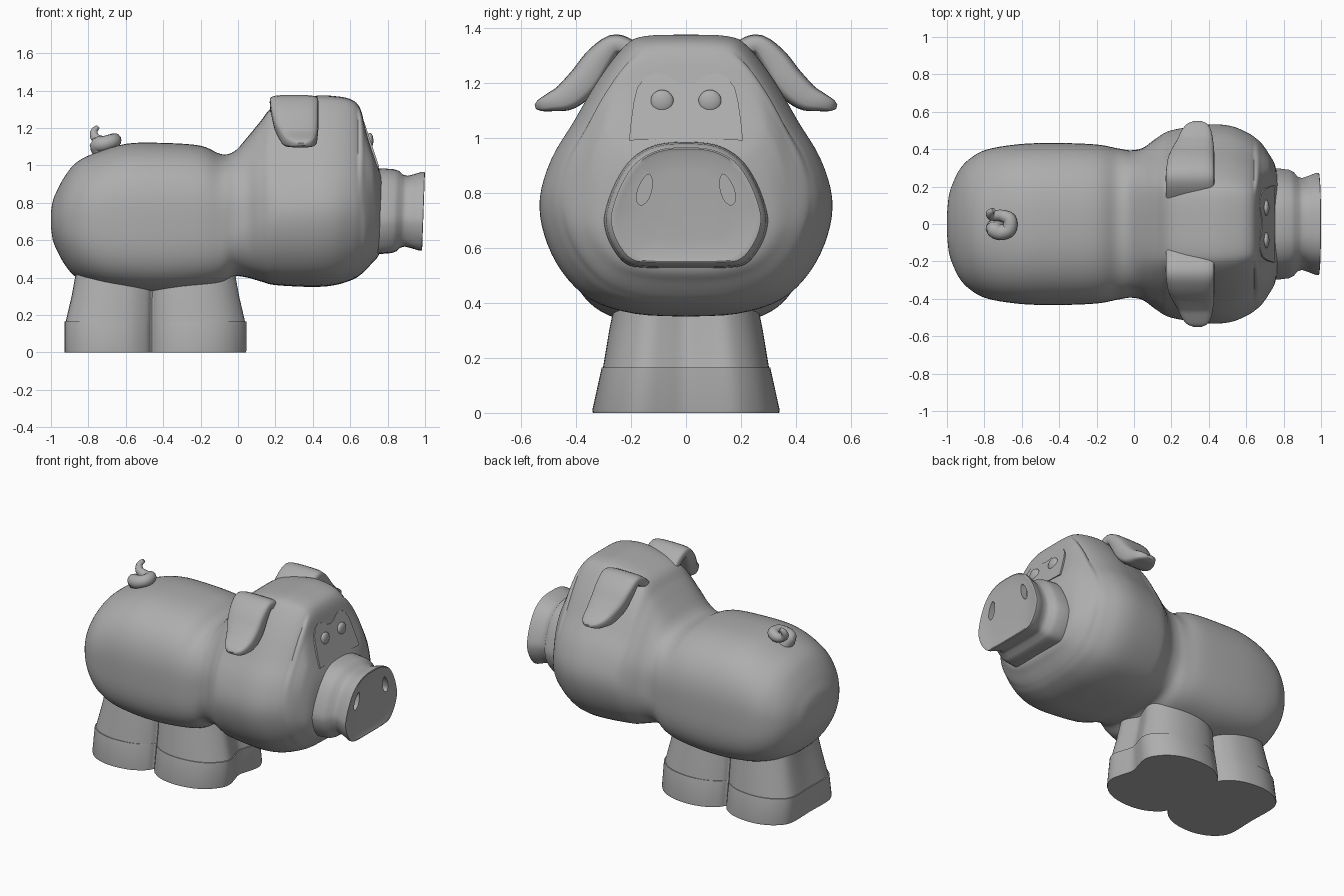
import bpy
import bmesh
import math
from mathutils import Vector

cube = bpy.data.objects.get("Cube")
if cube:
    bpy.data.objects.remove(cube, do_unlink=True)

# One plain clay colour
clay = bpy.data.materials.new("plain_grey")
clay.use_nodes = True
GREY = (0.42, 0.42, 0.42, 1)
clay.diffuse_color = GREY
clay.node_tree.nodes["Principled BSDF"].inputs["Base Color"].default_value = GREY
parts = []


def add_object(name, data):
    obj = bpy.data.objects.new(name, data)
    bpy.context.scene.collection.objects.link(obj)
    data.materials.append(clay)
    parts.append(obj)
    return obj


def loft(name, rings):
    """Skin a list of equal-length closed rings and cap both ends."""
    bm = bmesh.new()
    loops = [[bm.verts.new(p) for p in ring] for ring in rings]
    count = len(loops[0])
    for a, b in zip(loops, loops[1:]):
        for i in range(count):
            j = (i + 1) % count
            bm.faces.new((a[i], a[j], b[j], b[i]))
    bm.faces.new(loops[0])
    bm.faces.new(loops[-1])
    bmesh.ops.recalc_face_normals(bm, faces=bm.faces)
    mesh = bpy.data.meshes.new(name)
    bm.to_mesh(mesh)
    bm.free()
    return add_object(name, mesh)


def smooth(points, steps=4, closed=False):
    """Catmull-Rom interpolation of tuples of any size."""
    pts = [Vector(p) for p in points]
    n = len(pts)

    def at(i):
        return pts[i % n] if closed else pts[max(0, min(n - 1, i))]

    out = []
    for i in range(n if closed else n - 1):
        a, b, c, d = (at(i + k) for k in (-1, 0, 1, 2))
        for s in range(steps):
            t = s / steps
            out.append(0.5 * (2 * b + (c - a) * t + (2 * a - 5 * b + 4 * c - d) * t * t
                              + (3 * b - a - 3 * c + d) * t ** 3))
    return out if closed else out + [pts[-1]]


def mirrored(half, axis):
    """Close a half outline by reflecting one coordinate."""
    flip = [tuple(-v if k == axis else v for k, v in enumerate(p))
            for p in reversed(half) if abs(p[axis]) > 1e-6]
    return list(half) + flip


def ramp(x, start, end):
    return max(0, min(1, (x - start) / (end - start)))


def signed_power(value, power):
    return math.copysign(abs(value) ** power, value)


# Body and head: one skin along x (x, half width, bottom, top)
sections = [
    (-1, .05, .67, .75), (-.99, .15, .6, .81), (-.97, .215, .55, .86),
    (-.93, .295, .475, .935), (-.87, .355, .405, 1.01), (-.78, .4, .363, 1.06),
    (-.6, .428, .33, 1.115), (-.4, .433, .32, 1.12), (-.2, .425, .335, 1.105),
    (-.09, .405, .36, 1.06), (-.02, .395, .405, 1.075), (.05, .41, .4, 1.15),
    (.12, .46, .38, 1.235), (.2, .5, .36, 1.32), (.4, .53, .35, 1.37),
    (.52, .522, .36, 1.37), (.61, .485, .388, 1.35), (.655, .455, .415, 1.3),
    (.683, .43, .44, 1.19), (.715, .385, .475, 1.085), (.75, .325, .515, .99),
    (.77, .25, .58, .93)]
jowl = [(0, 0), (.35, .01), (.65, .06), (.85, .16), (.97, .29), (1, .42)]
pear = smooth(jowl + [(.92, .56), (.77, .69), (.6, .84), (.42, .96), (.28, .995), (0, 1)])
face = smooth(jowl + [(.97, .6), (.92, .74), (.84, .86), (.72, .95), (.45, .995), (0, 1)])
rings = []
for x, w, low, high in smooth(sections, 5):
    half = []
    for i, (crown, front) in enumerate(zip(pear, face)):
        angle = math.pi * i / (len(pear) - 1)
        fullness = .5 if angle > math.pi / 2 else 1.2
        power = 2 / (2 + fullness * ramp(x, -1, -.7))
        oval = Vector((abs(math.sin(angle)) ** power,
                       (1 - signed_power(math.cos(angle), power)) / 2))
        q = oval.lerp(crown.lerp(front, ramp(x, .64, .72)), ramp(x, -.05, .2))
        half.append((x, w * q.x if 0 < i < len(pear) - 1 else 0, low + (high - low) * q.y))
    rings.append(mirrored(half, 1))
loft("body_and_head", rings)

# Feet: a four-lobed outline tapering upward, with a ledge above the hooves
foot_half = [(-.925, 0), (-.925, .2), (-.87, .285), (-.78, .33), (-.68, .34),
             (-.57, .32), (-.49, .27), (-.46, .23), (-.43, .27), (-.35, .32),
             (-.24, .34), (-.12, .325), (-.03, .28), (.03, .21), (.045, .15),
             (.03, .08), (.01, 0)]
foot = smooth(mirrored(foot_half, 1), 4, True)
mid = -.44


def foot_ring(z, sx, sy):
    return [(mid + (p.x - mid) * sx, p.y * sy, z) for p in foot]


loft("hooves", [foot_ring(0, .995, .995), foot_ring(.01, 1, 1), foot_ring(.165, 1, .9)])
loft("legs", [foot_ring(.15, .992, .893), foot_ring(.3, .92, .82),
              foot_ring(.42, .875, .75), foot_ring(.52, .85, .7)])

# Snout: rounded outline with a collar, a waist and a dished front
snout_half = [(0, .965), (.1, .955), (.18, .91), (.235, .83), (.27, .73), (.268, .67),
              (.243, .61), (.2, .56), (.14, .547), (0, .545)]
snout_line = smooth(mirrored(snout_half, 0), 4, True)
centre = .755
profile = [(.7, 1.1), (.77, 1.09), (.83, 1.065), (.855, 1.02), (.875, .93), (.9, .9),
           (.94, .95), (.975, 1), (.99, 1), (.992, .975), (.987, .92), (.983, .6)]
snout = loft("snout", [[(x + (p.y - centre) * .035, p.x * s, centre + (p.y - centre) * s)
                        for p in snout_line] for x, s in profile])

# Nostrils: teardrop pockets cut into the snout
teardrop = smooth([(.13, .865), (.122, .83), (.135, .78), (.162, .755), (.18, .775),
                   (.172, .82), (.148, .86)], 4, True)
cutters = []
for side in (1, -1):
    cutter = loft("nostril_cutter", [[(x, side * p.x, p.y) for p in teardrop]
                                     for x in (.945, 1.05)])
    cutter.hide_render = True
    cutters.append(cutter)
    cut = snout.modifiers.new("nostril", "BOOLEAN")
    cut.operation = "DIFFERENCE"
    cut.solver = "EXACT"
    cut.object = cutter
depsgraph = bpy.context.evaluated_depsgraph_get()
cut_mesh = bpy.data.meshes.new_from_object(snout.evaluated_get(depsgraph))
snout.modifiers.clear()
snout.data = cut_mesh
for cutter in cutters:
    parts.remove(cutter)
    bpy.data.objects.remove(cutter, do_unlink=True)

# Eye panel: sloping plate with two brow humps
panel_half = [(0, 1.195), (.03, 1.2), (.07, 1.225), (.11, 1.237), (.15, 1.22), (.178, 1.18),
              (.19, 1.13), (.2, 1.06), (.207, .99), (.1, .995), (0, .995)]
panel = mirrored(panel_half, 0)
loft("eye_panel", [[(.672 + (1.24 - z) / 3 - depth, y, z) for y, z in panel]
                   for depth in (0, .04)])

# Eyes: flattened domes
for side, label in ((1, "left"), (-1, "right")):
    bm = bmesh.new()
    bmesh.ops.create_uvsphere(bm, u_segments=24, v_segments=14, radius=.042)
    bmesh.ops.scale(bm, vec=(.45, 1, 1), verts=bm.verts)
    mesh = bpy.data.meshes.new(label + "_eye")
    bm.to_mesh(mesh)
    bm.free()
    add_object(label + "_eye", mesh).location = (.705, side * .087, 1.132)

# Ears: drooping flaps (y, z, back x, front x, half thickness)
ear_path = smooth([(.15, 1.28, .17, .43, .035), (.21, 1.325, .17, .43, .035),
                   (.265, 1.337, .17, .43, .038), (.32, 1.28, .177, .43, .052),
                   (.37, 1.207, .195, .43, .058), (.43, 1.152, .225, .425, .052),
                   (.49, 1.13, .25, .415, .035), (.53, 1.118, .28, .395, .022),
                   (.548, 1.113, .315, .365, .008)])
for side, label in ((1, "left"), (-1, "right")):
    rings = []
    for i, (y, z, back, front, thick) in enumerate(ear_path):
        a, b = ear_path[max(0, i - 1)], ear_path[min(len(ear_path) - 1, i + 1)]
        run = Vector((b[0] - a[0], b[1] - a[1])).normalized()
        ring = []
        for k in range(24):
            angle = math.tau * k / 24
            u, v = (signed_power(f, .5) for f in (math.cos(angle), math.sin(angle)))
            ring.append(((back + front) / 2 + u * (front - back) / 2,
                         side * (y - run.y * v * thick), z + run.x * v * thick))
        rings.append(ring)
    loft(label + "_ear", rings)

# Tail: tapering curl
tail_path = smooth([(-.72, 0, 1.05), (-.75, -.025, 1.105), (-.715, -.045, 1.115),
                    (-.668, -.028, 1.13), (-.665, .025, 1.135), (-.71, .045, 1.125),
                    (-.76, .045, 1.145), (-.77, .06, 1.18), (-.75, .075, 1.205)], 5)
rings = []
for i, p in enumerate(tail_path):
    t = i / (len(tail_path) - 1)
    run = tail_path[min(i + 1, len(tail_path) - 1)] - tail_path[max(0, i - 1)]
    turn = run.to_track_quat("Z", "Y")
    radius = .044 - .032 * t ** 2
    rings.append([p + turn @ Vector((math.cos(a), math.sin(a), 0)) * radius
                  for a in (math.tau * k / 14 for k in range(14))])
loft("tail", rings)

# Smooth shading with sharp creases kept
bpy.ops.object.select_all(action="DESELECT")
for obj in parts:
    obj.select_set(True)
bpy.context.view_layer.objects.active = parts[0]
bpy.ops.object.shade_smooth_by_angle(angle=math.radians(40))
